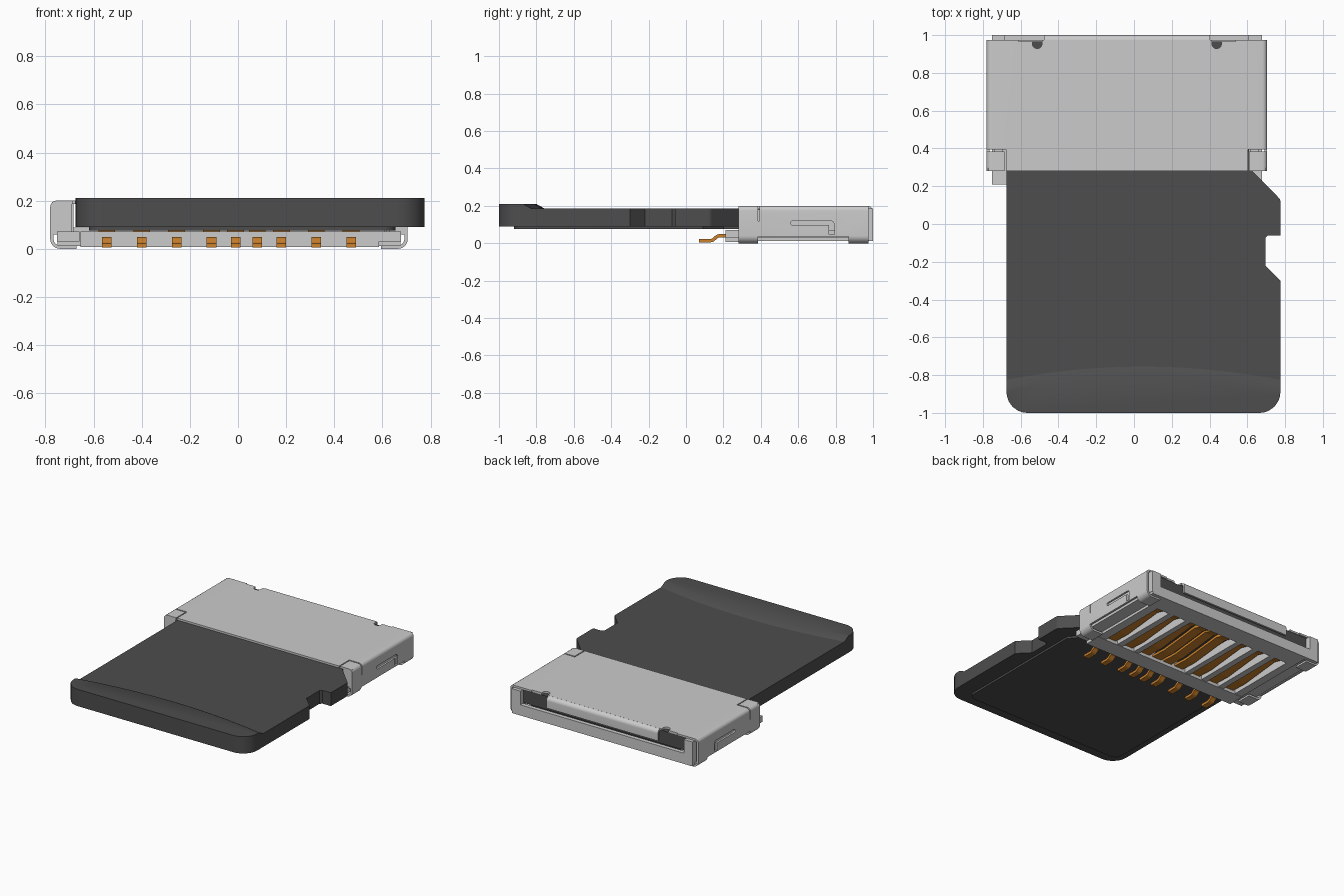
import bpy
import bmesh
import math
from mathutils import Vector

if "Cube" in bpy.data.objects:
    bpy.data.objects.remove(bpy.data.objects["Cube"], do_unlink=True)


def material(name, rgb):
    m = bpy.data.materials.new(name)
    m.use_nodes = True
    m.diffuse_color = (*rgb, 1)
    m.node_tree.nodes["Principled BSDF"].inputs["Base Color"].default_value = (*rgb, 1)
    return m


GREY = material("light_grey", (0.6, 0.6, 0.6))
DARK = material("charcoal", (0.075, 0.075, 0.075))
GOLD = material("contact_gold", (0.6, 0.22, 0.025))
CENTRE = -0.0375   # mid-plane of the socket
HALF = 0.7425      # half its width


def fillet(points, steps=6):
    """Round the corners of a 2D path; a third value on a point is its radius."""
    out = []
    for i, p in enumerate(points):
        v = Vector(p[:2])
        if len(p) < 3:
            out.append(v)
            continue
        a = (Vector(points[i - 1][:2]) - v).normalized()
        b = (Vector(points[(i + 1) % len(points)][:2]) - v).normalized()
        half = a.angle(b) / 2
        mid = v + (a + b).normalized() * p[2] / math.sin(half)
        start = v + a * p[2] / math.tan(half) - mid
        end = v + b * p[2] / math.tan(half) - mid
        for k in range(steps + 1):
            d = start.lerp(end, k / steps).normalized()
            out.append(mid + d * p[2])
    return out


def place(axis, p, h):
    return {"x": (h, p[0], p[1]), "y": (p[0], h, p[1]), "z": (p[0], p[1], h)}[axis]


def add_loft(bm, axis, levels):
    """Join matching 2D outlines set at heights along an axis, capped."""
    rings = [[bm.verts.new(place(axis, p, h)) for p in pts] for pts, h in levels]
    for r, s in zip(rings, rings[1:]):
        for i in range(len(r)):
            j = (i + 1) % len(r)
            bm.faces.new((r[i], r[j], s[j], s[i]))
    bm.faces.new(rings[0])
    bm.faces.new(rings[-1])


def add_box(bm, x0, x1, y0, y1, z0, z1):
    add_loft(bm, "z", [([(x0, y0), (x1, y0), (x1, y1), (x0, y1)], z) for z in (z0, z1)])


def finish(bm, name, mat):
    bmesh.ops.recalc_face_normals(bm, faces=bm.faces)
    me = bpy.data.meshes.new(name)
    bm.to_mesh(me)
    bm.free()
    me.materials.append(mat)
    ob = bpy.data.objects.new(name, me)
    bpy.context.scene.collection.objects.link(ob)
    return ob


def prism(name, mat, axis, pts, a, b):
    bm = bmesh.new()
    add_loft(bm, axis, [(pts, a), (pts, b)])
    return finish(bm, name, mat)


def ribbon(path, t):
    """Closed outline of a 2D path thickened by t."""
    n = len(path)
    sides = []
    for i, p in enumerate(path):
        d = (path[min(i + 1, n - 1)] - path[max(i - 1, 0)]).normalized()
        sides.append(Vector((-d.y, d.x)) * t / 2)
    return [p + s for p, s in zip(path, sides)] + [p - s for p, s in zip(path, sides)][::-1]


# Memory card: body with notch and clipped corner
L, R = -0.675, 0.775
body = fillet([(L, -1, 0.11), (R, -1, 0.11), (R, -0.30), (0.695, -0.22), (0.695, -0.075),
               (0.71, -0.06), (R, -0.06), (R, 0.13, 0.03), (0.608, 0.30, 0.03),
               (0.608, 0.965), (L, 0.965)])
prism("card_body", DARK, "z", body, 0.09, 0.185)

# Thin raised underside of the card
under = fillet([(-0.62, -0.92, 0.05), (0.655, -0.92, 0.05), (0.655, 0.09), (0.56, 0.2),
                (0.56, 0.95), (-0.62, 0.95)])
prism("card_underside", DARK, "z", under, 0.076, 0.09)


# Finger grip: raised front lip with a curved sloping back edge
def grip_outline(y_side):
    front = fillet([(L, y_side), (L, -1, 0.11), (R, -1, 0.11), (R, y_side)])
    arc = []
    for k in range(1, 16):
        u = 1 - k / 8
        arc.append(((L + R) / 2 + u * (R - L) / 2, y_side + 0.07 * (1 - u * u)))
    return front + arc


bm = bmesh.new()
add_loft(bm, "z", [(grip_outline(-0.825), 0.185), (grip_outline(-0.87), 0.21)])
finish(bm, "card_grip", DARK)


# Sheet metal shell: folded section with feet curled inward
def shell_path(t):
    a, b = CENTRE - HALF + t, CENTRE + HALF - t
    return fillet([(a + 0.11 - t, t), (a, t, 0.04 - t), (a, 0.2 - t, 0.025 - t),
                   (b, 0.2 - t, 0.025 - t), (b, t, 0.04 - t), (b - 0.11 + t, t)])


shell = prism("shell", GREY, "y", shell_path(0) + shell_path(0.014)[::-1], 0.28, 0.975)

# Shell cutouts: side reliefs, spring slots, corner slits, rear notches
bm = bmesh.new()
spring = fillet([(0.56, 0.097, 0.01), (0.765, 0.097), (0.765, 0.046), (0.795, 0.046),
                 (0.795, 0.12, 0.025), (0.56, 0.12, 0.01)])
for s in (-1, 1):
    def at(u):
        return CENTRE + s * u
    add_box(bm, at(0.6), at(0.8), 0.385, 0.87, -0.05, 0.037)
    add_loft(bm, "x", [(spring, at(0.7)), (spring, at(0.8))])
    slit = [(at(0.64), 0.25), (at(0.647), 0.25), (at(0.647), 0.385),
            (at(0.8), 0.385), (at(0.8), 0.394), (at(0.64), 0.394)]
    add_loft(bm, "z", [(slit, 0.12), (slit, 0.25)])
    notch = fillet([(at(0.45), 1.05), (at(0.45), 0.93, 0.022), (at(0.5), 0.93, 0.022),
                    (at(0.5), 0.967), (at(0.575), 0.967), (at(0.575), 1.05)])
    add_loft(bm, "z", [(notch, 0.15), (notch, 0.25)])
cutter = finish(bm, "shell_cutter", GREY)
cutter.hide_render = True
mod = shell.modifiers.new("cutouts", "BOOLEAN")
mod.object = cutter
mod.operation = "DIFFERENCE"
mod.solver = "EXACT"
bpy.context.view_layer.update()
cut = bpy.data.meshes.new_from_object(shell.evaluated_get(bpy.context.evaluated_depsgraph_get()))
shell.modifiers.clear()
shell.data = cut
bpy.data.objects.remove(cutter, do_unlink=True)

# Shell rear lip folded down, and closed front corners
lip = fillet([(0.965, 0.193), (0.993, 0.193, 0.022), (0.993, 0.12)])
prism("rear_lip", GREY, "x", ribbon(lip, 0.014), CENTRE - 0.44, CENTRE + 0.44)
bm = bmesh.new()
add_box(bm, -0.772, -0.69, 0.283, 0.297, 0.06, 0.195)
add_box(bm, 0.63, 0.697, 0.283, 0.297, 0.06, 0.195)
finish(bm, "corner_tabs", GREY)

# Moulded base: front bar, rear wall, side rails, posts and ribs between slots
slots = [(-0.545, 0.1), (-0.4, 0.1), (-0.255, 0.1), (0.035, 0.4), (0.325, 0.1), (0.47, 0.1)]
bm = bmesh.new()
add_box(bm, -0.655, 0.585, 0.21, 0.33, 0.008, 0.072)
add_box(bm, -0.655, 0.585, 0.86, 0.97, 0.012, 0.072)
add_box(bm, -0.75, 0.675, 0.97, 1.0, 0.012, 0.088)
for s in (-1, 1):
    def at(u):
        return CENTRE + s * u
    add_box(bm, at(0.62), at(0.715), 0.21, 0.97, 0.03, 0.072)
    add_box(bm, at(0.655), at(0.7), 0.30, 0.97, 0.072, 0.18)
    add_box(bm, at(0.645), at(0.715), 0.94, 1.0, 0.03, 0.186)
edges = [-0.655] + [e for c, w in slots for e in (c - w / 2, c + w / 2)] + [0.585]
for a, b in zip(edges[::2], edges[1::2]):
    add_box(bm, a, b, 0.33, 0.86, 0.012, 0.072)
finish(bm, "base", GREY)

# Spring contacts: solder tails in front, sprung arms in the slots
tail = fillet([(0.07, 0.014), (0.14, 0.014, 0.03), (0.17, 0.04, 0.03), (0.34, 0.04)], 4)
arm = fillet([(0.32, 0.04), (0.45, 0.035, 0.1), (0.76, 0.068, 0.04), (0.85, 0.045)], 4)
bm = bmesh.new()
for x in (-0.545, -0.4, -0.255, -0.11, -0.01, 0.08, 0.18, 0.325, 0.47):
    for path, half in ((tail, 0.02), (arm, 0.035)):
        outline = ribbon(path, 0.018)
        add_loft(bm, "x", [(outline, x - half), (outline, x + half)])
finish(bm, "contacts", GOLD)

# Smooth the rounded bends, keep folds sharp
bpy.ops.object.select_all(action="DESELECT")
for ob in bpy.context.scene.objects:
    if ob.type == "MESH":
        ob.select_set(True)
        bpy.context.view_layer.objects.active = ob
bpy.ops.object.shade_smooth_by_angle(angle=math.radians(30))
